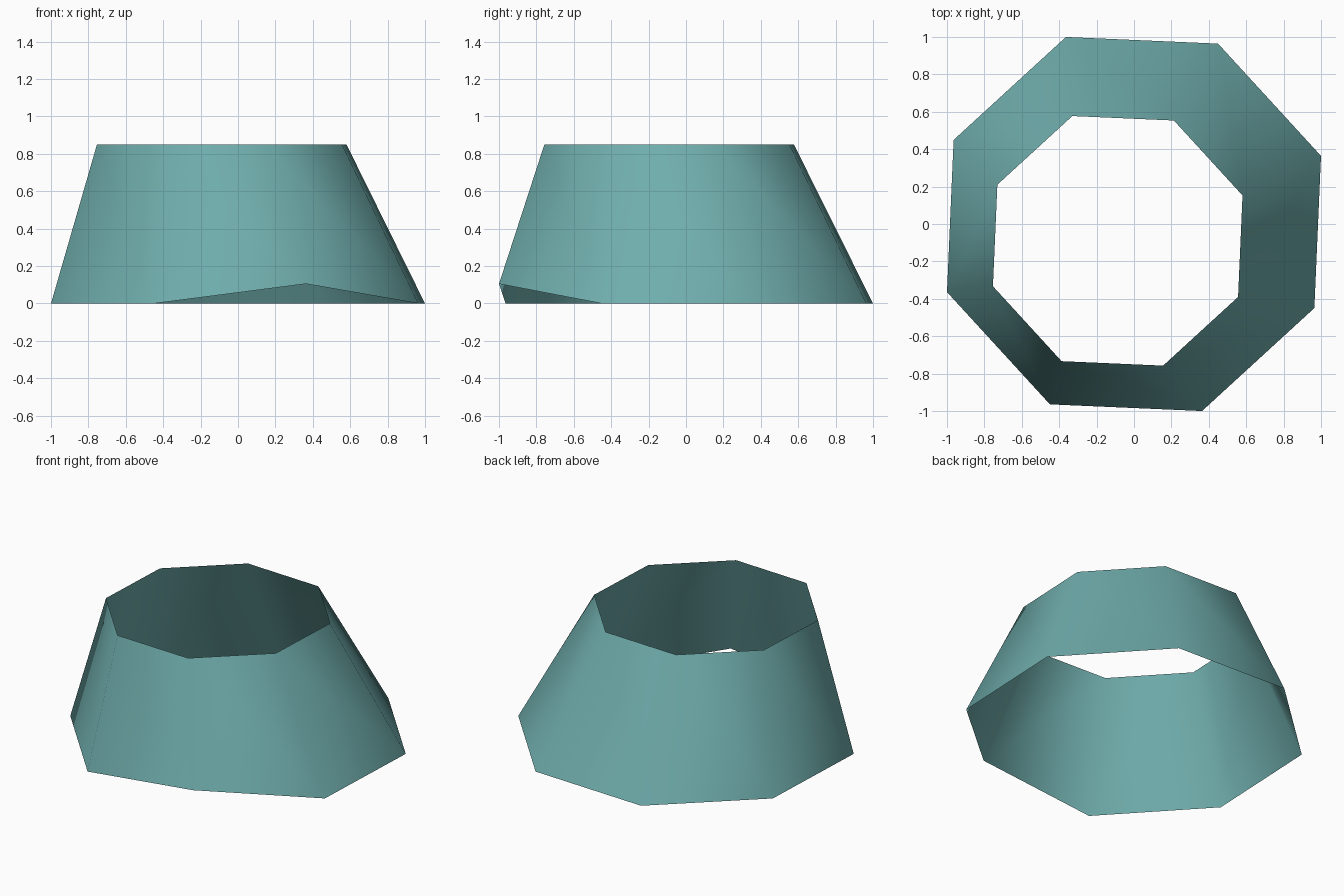
import bpy
import bmesh
import math
from mathutils import Matrix, Vector

cube = bpy.data.objects.get("Cube")
if cube:
    bpy.data.objects.remove(cube, do_unlink=True)

HEIGHT = 0.85
SIDES = 8

# Colour
teal = bpy.data.materials.new("dusty_teal")
teal.use_nodes = True
colour = (0.16, 0.42, 0.415, 1.0)
teal.diffuse_color = colour
teal.node_tree.nodes["Principled BSDF"].inputs["Base Color"].default_value = colour

# Open eight-sided tapering wall, turned a little about z
bm = bmesh.new()
bmesh.ops.create_cone(bm, cap_ends=False, segments=SIDES, radius1=1.064,
                      radius2=0.71, depth=HEIGHT,
                      matrix=Matrix.Rotation(math.radians(20), 4, "Z")
                      @ Matrix.Translation((0, 0, HEIGHT / 2)))
top = [v for v in bm.verts if v.co.z > HEIGHT / 2]
bottom = [v for v in bm.verts if v.co.z < HEIGHT / 2]

# Lean the rim towards the front right corner of the plan
bmesh.ops.translate(bm, verts=top, vec=Vector((-0.087, -0.09, 0)))

# Lift the foremost bottom corner to leave a notch
min(bottom, key=lambda v: v.co.y).co.z = 0.105

bmesh.ops.recalc_face_normals(bm, faces=bm.faces)
for face in bm.faces:
    face.smooth = True
    # Make every face point away from the axis
    if face.normal.dot(face.calc_center_median() * Vector((1, 1, 0))) < 0:
        face.normal_flip()

mesh = bpy.data.meshes.new("tapered_wall")
bm.to_mesh(mesh)
bm.free()
mesh.materials.append(teal)
wall = bpy.data.objects.new("tapered_wall", mesh)
bpy.context.collection.objects.link(wall)
